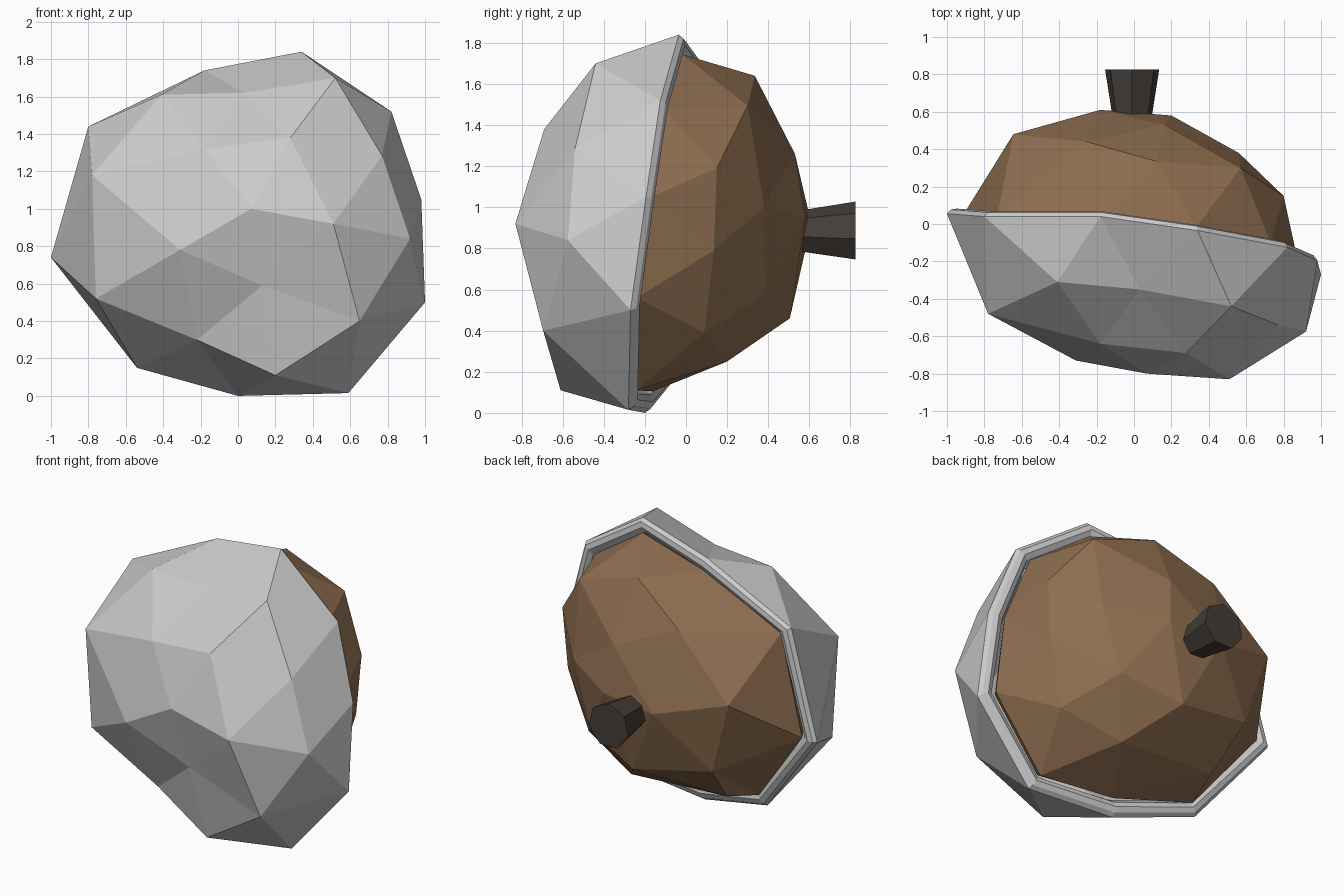
import bpy, math
from mathutils import Vector

if "Cube" in bpy.data.objects:
    bpy.data.objects.remove(bpy.data.objects["Cube"])


def material(name, rgb):
    m = bpy.data.materials.new(name)
    m.diffuse_color = (*rgb, 1)
    m.use_nodes = True
    m.node_tree.nodes["Principled BSDF"].inputs["Base Color"].default_value = m.diffuse_color
    return m


def half_ball(name, pole, inner, ring, rim, flip=False, lip=(), mat=None):
    """Half of a 2-level icosphere: pole, ring of 5, ring of 10, rim of 10, then lip loops."""
    verts = [Vector(p) for p in [pole] + inner + ring + rim]
    a, b, c = 1, 6, 16
    faces = []
    for i in range(5):
        m0, m1 = a + i, a + (i + 1) % 5
        v, e, prev = b + 2 * i, b + 2 * i + 1, b + (2 * i - 1) % 10
        faces += [(0, m0, m1), (m0, prev, v), (m0, v, e), (m0, e, m1)]
    for j in range(10):
        k = (j + 1) % 10
        faces += [(b + j, c + j, c + k), (b + j, c + k, b + k)]
    # Rounded lip turned inward from the rim
    centre = sum(verts[16:26], Vector()) / 10
    for n, (inset, back) in enumerate(lip):
        for p in rim:
            d = centre - Vector(p)
            verts.append(Vector(p) + d.normalized() * inset + Vector((0, back, 0)))
        s = c + 10 * n
        for j in range(10):
            k = (j + 1) % 10
            faces.append((s + j, s + 10 + j, s + 10 + k, s + k))
    if flip:
        faces = [f[::-1] for f in faces]
    me = bpy.data.meshes.new(name)
    me.from_pydata(verts, [], faces)
    ob = bpy.data.objects.new(name, me)
    bpy.context.collection.objects.link(ob)
    if mat:
        me.materials.append(mat)
    return ob


# Grey faceted front shell with a rounded lip
half_ball(
    "front_shell", (.07, -.80, 1.0),
    [(-.18, -.64, 1.32), (.28, -.69, 1.38), (.51, -.83, .92),
     (.13, -.695, .59), (-.31, -.73, .78)],
    [(-.41, -.31, 1.61), (.03, -.35, 1.62), (.52, -.44, 1.70), (.77, -.54, 1.285),
     (.92, -.575, .84), (.65, -.695, .40), (.20, -.61, .11), (-.22, -.52, .30),
     (-.76, -.445, .52), (-.78, -.48, 1.18)],
    [(-.80, .04, 1.44), (-.18, .04, 1.74), (.34, -.035, 1.84), (.82, -.125, 1.52),
     (.98, -.195, 1.05), (1.0, -.27, .50), (.59, -.28, .015), (0, -.20, 0),
     (-.54, -.08, .15), (-1.0, .055, .74)],
    flip=True, lip=[(.02, .025), (.055, .035), (.09, .02), (.13, -.04)])

# Brown faceted back body
half_ball(
    "back_body", (.20, .58, .95),
    [(.16, .53, 1.26), (.56, .38, 1.0), (.43, .39, .58), (.04, .505, .46), (-.18, .61, .92)],
    [(.12, .335, 1.64), (.57, .30, 1.495), (.80, .15, 1.19), (.77, .135, .79),
     (.65, .09, .39), (.26, .20, .25), (-.44, .20, .29), (-.50, .44, .56),
     (-.645, .48, 1.05), (-.255, .44, 1.43)],
    [(-.165, .03, 1.64), (.33, -.02, 1.745), (.73, -.10, 1.47), (.87, -.17, 1.05),
     (.88, -.24, .56), (.53, -.24, .11), (.03, -.16, .105), (-.50, -.05, .22),
     (-.90, .07, .75), (-.73, .05, 1.39)],
    lip=[(.04, -.06)], mat=material("brown", (.27, .155, .08)))

# Flared stem at the back
bpy.ops.mesh.primitive_cone_add(
    vertices=7, radius1=.148, radius2=.10, depth=.30,
    location=(-.01, .675, .88), rotation=(math.radians(90), 0, 0))
stem = bpy.context.object
stem.name = "stem"
stem.data.materials.append(material("dark_brown", (.06, .048, .04)))
